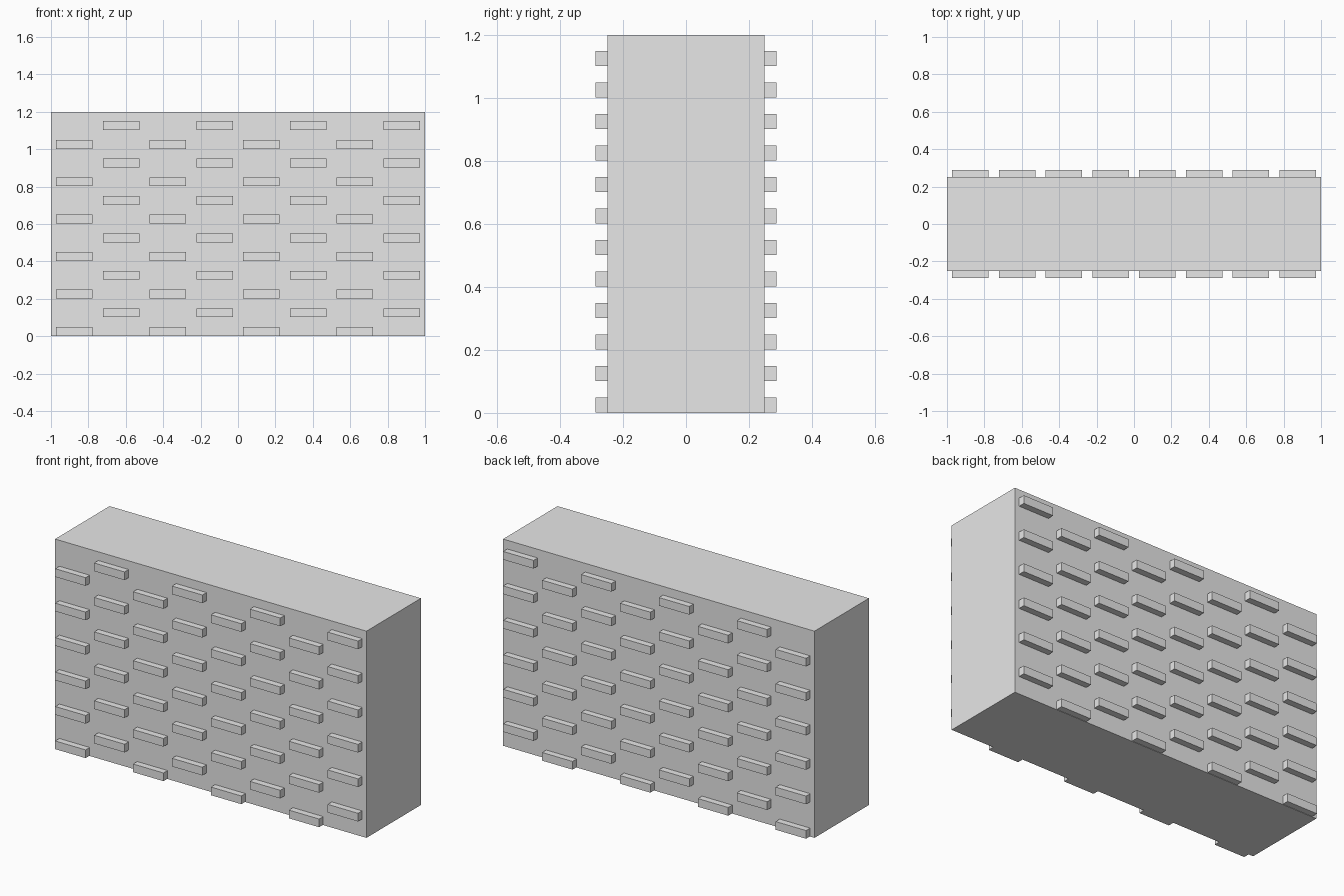
import bpy, bmesh
from mathutils import Matrix, Vector

if "Cube" in bpy.data.objects:
    bpy.data.objects.remove(bpy.data.objects["Cube"])

grey = bpy.data.materials.new("light_grey")
grey.diffuse_color = (0.8, 0.8, 0.8, 1)
grey.use_nodes = True
grey.node_tree.nodes["Principled BSDF"].inputs["Base Color"].default_value = grey.diffuse_color


def add_box(bm, lo, hi):
    lo, hi = Vector(lo), Vector(hi)
    bmesh.ops.create_cube(
        bm, size=1,
        matrix=Matrix.Translation((lo + hi) / 2) @ Matrix.Diagonal((*(hi - lo), 1)))


def finish(name, bm):
    mesh = bpy.data.meshes.new(name)
    bm.to_mesh(mesh)
    bm.free()
    mesh.materials.append(grey)
    obj = bpy.data.objects.new(name, mesh)
    bpy.context.collection.objects.link(obj)
    return obj


# Solid wall core
bm = bmesh.new()
add_box(bm, (-1, -0.25, 0), (1, 0.25, 1.2))
finish("wall_core", bm)

# Staggered raised bricks on the front and back faces
ROWS, PER_ROW = 12, 4
HALF_W, HEIGHT = 0.0975, 0.0475
for name, side in (("front_bricks", -1), ("back_bricks", 1)):
    y0, y1 = sorted((side * 0.24, side * 0.2875))
    bm = bmesh.new()
    for row in range(ROWS):
        z = row * 0.1 + 0.002
        for col in range(PER_ROW):
            x = -0.875 + col * 0.5 + (row % 2) * 0.25
            add_box(bm, (x - HALF_W, y0, z), (x + HALF_W, y1, z + HEIGHT))
    finish(name, bm)
